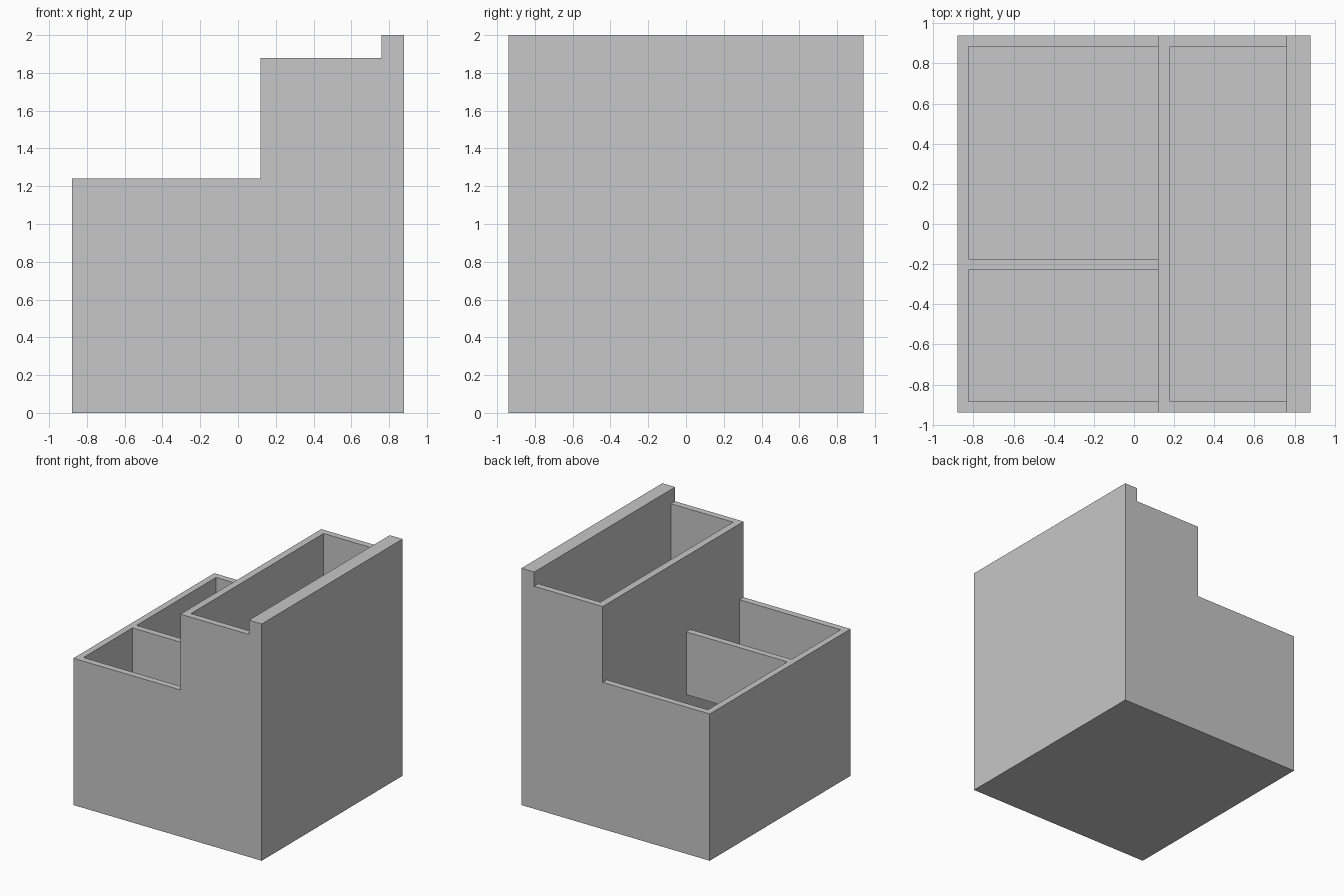
import bpy
import bmesh

cube = bpy.data.objects.get("Cube")
if cube:
    bpy.data.objects.remove(cube, do_unlink=True)

GREY = (0.57, 0.57, 0.57, 1)
grey = bpy.data.materials.new("plain grey")
grey.use_nodes = True
grey.diffuse_color = GREY
grey.node_tree.nodes["Principled BSDF"].inputs["Base Color"].default_value = GREY


def prism(name, profile, y0, y1):
    """Extrude an x-z outline from y0 to y1."""
    bm = bmesh.new()
    face = bm.faces.new([bm.verts.new((x, y0, z)) for x, z in profile])
    new = bmesh.ops.extrude_face_region(bm, geom=[face])["geom"]
    moved = [v for v in new if isinstance(v, bmesh.types.BMVert)]
    bmesh.ops.translate(bm, verts=moved, vec=(0, y1 - y0, 0))
    bmesh.ops.recalc_face_normals(bm, faces=bm.faces)
    mesh = bpy.data.meshes.new(name)
    bm.to_mesh(mesh)
    bm.free()
    mesh.materials.append(grey)
    obj = bpy.data.objects.new(name, mesh)
    bpy.context.collection.objects.link(obj)
    return obj


def box(name, x, y, z):
    outline = [(x[0], z[0]), (x[1], z[0]), (x[1], z[1]), (x[0], z[1])]
    return prism(name, outline, *y)


def hollow(obj, name, x, y, z):
    """Cut an open-topped compartment."""
    cutter = box(name, x, y, z)
    cutter.hide_render = True
    mod = obj.modifiers.new(name, "BOOLEAN")
    mod.operation = "DIFFERENCE"
    mod.solver = "EXACT"
    mod.object = cutter
    bpy.context.view_layer.objects.active = obj
    bpy.ops.object.modifier_apply(modifier=name)
    bpy.data.objects.remove(cutter, do_unlink=True)


SIDE, DEPTH, STEP = 0.88, 0.94, 0.12
LOW, HIGH, TOP = 1.24, 1.88, 2.0
INNER = (-0.885, 0.885)
FLOOR = 0.06

# Stepped outer case
case = prism("stepped_case", [
    (-SIDE, 0), (SIDE, 0), (SIDE, TOP), (0.76, TOP),
    (0.76, HIGH), (STEP, HIGH), (STEP, LOW), (-SIDE, LOW)], -DEPTH, DEPTH)

# Low and tall compartments
hollow(case, "low_compartment", (-0.825, STEP), INNER, (FLOOR, 1.5))
hollow(case, "tall_compartment", (0.18, 0.76), INNER, (FLOOR, 2.2))

# Hanging partition between the two low bins
box("low_divider", (-0.825, STEP), (-0.23, -0.175), (0.71, LOW))
